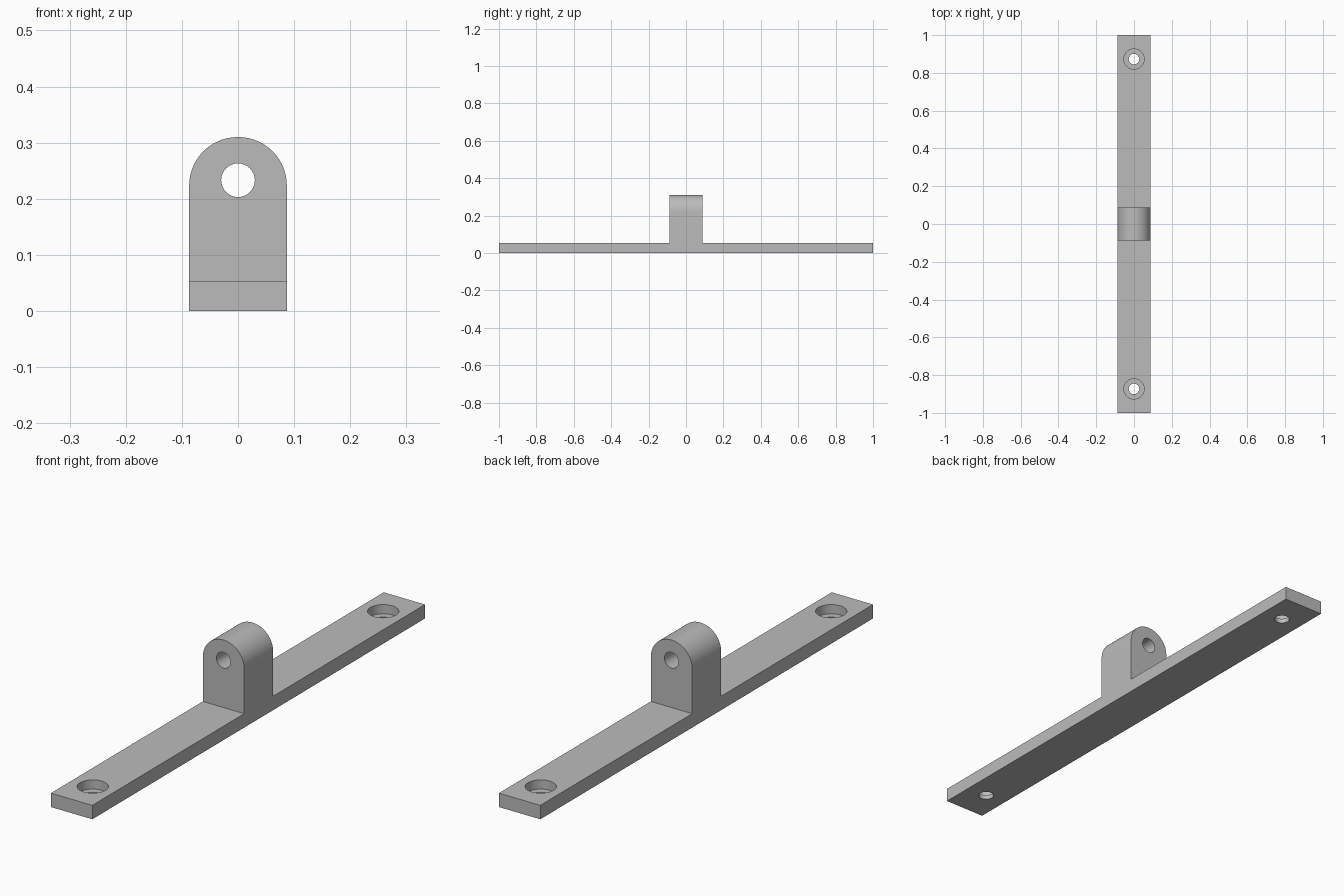
import bpy, bmesh, math
from mathutils import Vector

default = bpy.data.objects.get("Cube")
if default:
    bpy.data.objects.remove(default, do_unlink=True)

HALF = 0.087       # half width of the bar and half depth of the lug
BASE = 0.053       # bar thickness
TOP = 0.31         # lug height
HOLE_Y = 0.873     # screw hole distance from centre

grey = bpy.data.materials.new("plain grey")
grey.use_nodes = True
colour = (0.5, 0.5, 0.5, 1)
grey.diffuse_color = colour
grey.node_tree.nodes["Principled BSDF"].inputs["Base Color"].default_value = colour

# Bar and lug: one T-shaped side profile, extruded across the width
profile = [(-1, 0), (1, 0), (1, BASE), (HALF, BASE), (HALF, TOP),
           (-HALF, TOP), (-HALF, BASE), (-1, BASE)]
bm = bmesh.new()
side = bm.faces.new([bm.verts.new((-HALF, y, z)) for y, z in profile])
extruded = bmesh.ops.extrude_face_region(bm, geom=[side])["geom"]
bmesh.ops.translate(bm, vec=(2 * HALF, 0, 0),
                    verts=[g for g in extruded if isinstance(g, bmesh.types.BMVert)])

# Round the lug's top
crown = [e for e in bm.edges
         if all(v.co.z > TOP - 0.001 for v in e.verts)
         and abs(e.verts[0].co.x - e.verts[1].co.x) < 0.001]
bmesh.ops.bevel(bm, geom=crown, offset=HALF - 0.0005, offset_type='OFFSET',
                segments=14, profile=0.5, affect='EDGES')
bmesh.ops.recalc_face_normals(bm, faces=bm.faces)
mesh = bpy.data.meshes.new("mounting_bracket")
bm.to_mesh(mesh)
bm.free()
bracket = bpy.data.objects.new("mounting_bracket", mesh)
bpy.context.collection.objects.link(bracket)
mesh.materials.append(grey)
bpy.context.view_layer.objects.active = bracket


def drill(start, end, radius):
    """Cut a round hole from start to end."""
    start, end = Vector(start), Vector(end)
    axis = end - start
    bpy.ops.mesh.primitive_cylinder_add(
        vertices=32, radius=radius, depth=axis.length,
        location=(start + end) / 2,
        rotation=axis.to_track_quat('Z', 'Y').to_euler())
    cutter = bpy.context.object
    cutter.name = "hole_cutter"
    cutter.hide_render = True
    cutter.data.materials.append(grey)
    bpy.context.view_layer.objects.active = bracket
    cut = bracket.modifiers.new("hole", 'BOOLEAN')
    cut.operation = 'DIFFERENCE'
    cut.solver = 'EXACT'
    cut.object = cutter
    bpy.ops.object.modifier_apply(modifier=cut.name)
    bpy.data.objects.remove(cutter, do_unlink=True)


# Pin hole through the lug
drill((0, -0.2, 0.233), (0, 0.2, 0.233), 0.03)

# Counterbored screw holes at both ends
for y in (-HOLE_Y, HOLE_Y):
    drill((0, y, 0.018), (0, y, 0.1), 0.054)
    drill((0, y, -0.1), (0, y, 0.1), 0.028)

# Smooth the curves, keep the corners sharp
bpy.ops.object.select_all(action='DESELECT')
bracket.select_set(True)
bpy.context.view_layer.objects.active = bracket
bpy.ops.object.shade_smooth_by_angle(angle=math.radians(30))
